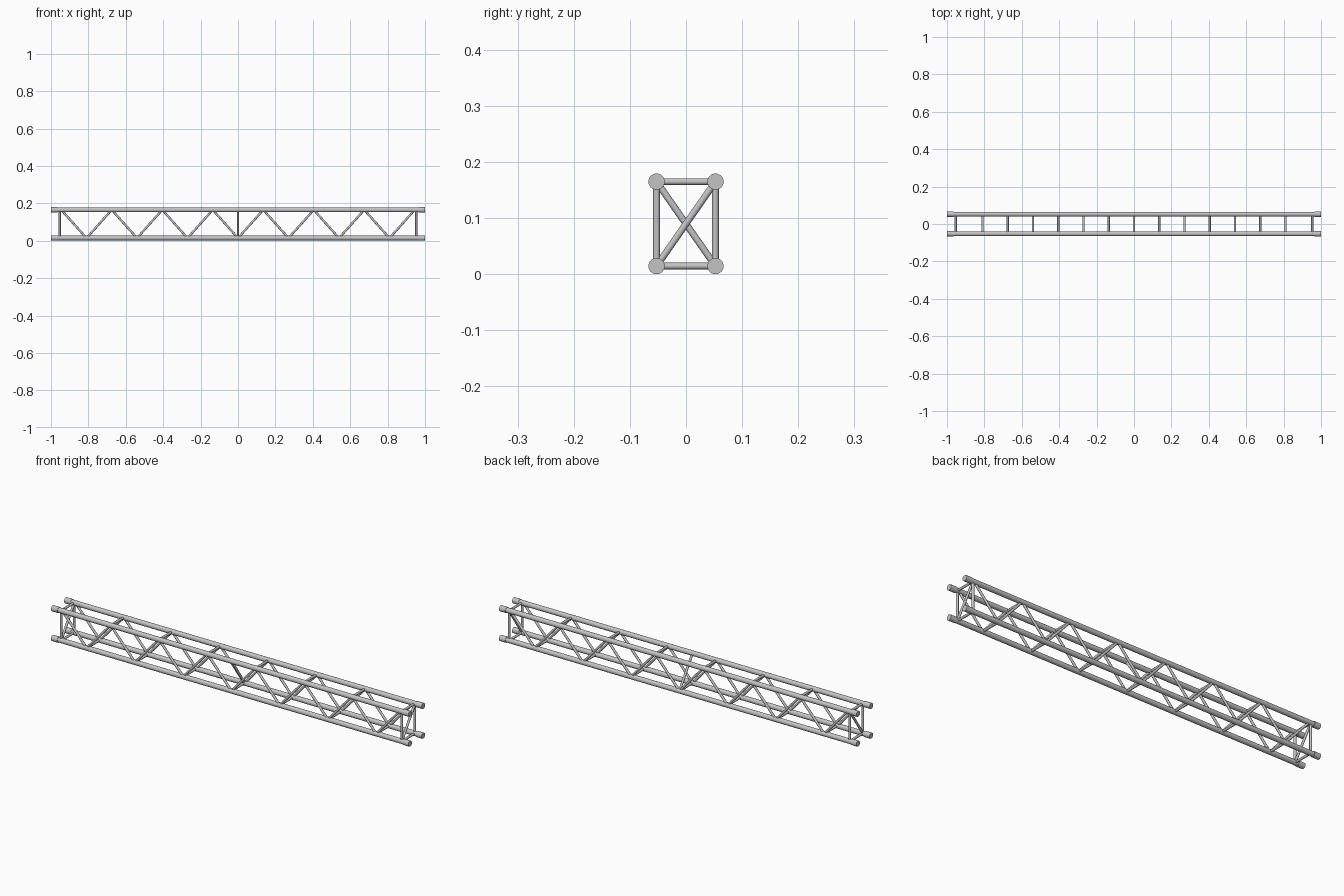
import bpy
from mathutils import Vector

cube = bpy.data.objects.get("Cube")
if cube:
    bpy.data.objects.remove(cube, do_unlink=True)

steel = bpy.data.materials.new("brushed grey metal")
steel.use_nodes = True
GREY = (0.55, 0.55, 0.55, 1)
steel.diffuse_color = GREY
steel.node_tree.nodes["Principled BSDF"].inputs["Base Color"].default_value = GREY

Y = 0.0525                # half spacing of the chords
LOW, HIGH = 0.0145, 0.165  # chord centre heights
END = 0.953               # end frame position
BAY = 0.135               # half a zigzag bay
BRACE = 0.006


def tube(name, start, end, radius, sides=16):
    """Round bar between two points."""
    a, b = Vector(start), Vector(end)
    axis = b - a
    bpy.ops.mesh.primitive_cylinder_add(
        vertices=sides, radius=radius, depth=axis.length, location=(a + b) / 2,
        rotation=axis.to_track_quat("Z", "Y").to_euler())
    bar = bpy.context.object
    bar.name = name
    bar.data.materials.append(steel)
    bpy.ops.object.shade_smooth_by_angle()
    return bar


# Four long chords with thicker end sleeves
for y in (-Y, Y):
    for z in (LOW, HIGH):
        tube("chord", (-0.99, y, z), (0.99, y, z), 0.0125, 24)
        for s in (-1, 1):
            tube("end_sleeve", (s * 0.965, y, z), (s, y, z), 0.0145, 24)

# Zigzag bracing on the front and back faces
nodes = [(i * BAY, HIGH if i % 2 else LOW) for i in range(-7, 8)]
for y in (-Y, Y):
    for (x1, z1), (x2, z2) in zip(nodes, nodes[1:]):
        tube("zigzag_brace", (x1, y, z1), (x2, y, z2), BRACE)

# Cross rungs at every inner node
for x, z in nodes[1:-1]:
    tube("cross_rung", (x, -Y, z), (x, Y, z), BRACE)

# End frames: posts, rungs and one diagonal each
for x in (-END, END):
    for y in (-Y, Y):
        tube("end_post", (x, y, LOW), (x, y, HIGH), BRACE)
    for z in (LOW, HIGH):
        tube("end_rung", (x, -Y, z), (x, Y, z), BRACE)
    tube("end_diagonal", (x, -Y, LOW), (x, Y, HIGH), BRACE)

# Middle diagonal leans the other way
tube("middle_diagonal", (0, -Y, HIGH), (0, Y, LOW), BRACE)
